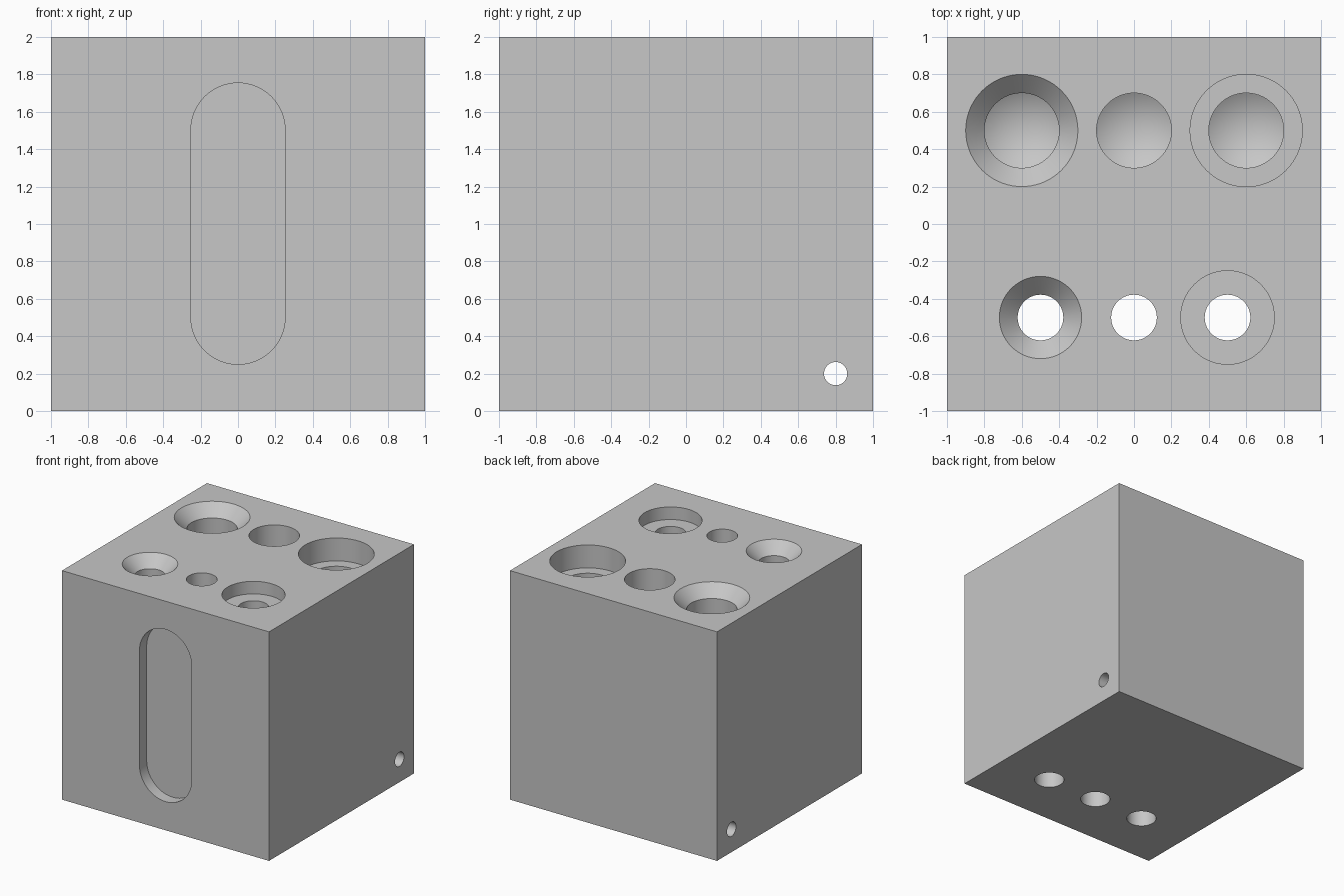
import bpy, bmesh, math
from mathutils import Matrix, Vector

old = bpy.data.objects.get("Cube")
if old:
    bpy.data.objects.remove(old, do_unlink=True)

SEGMENTS = 72
TOP = 2.0
OVER = 0.05  # how far cutters reach past the block

# Single flat material
grey = bpy.data.materials.new("machined grey")
grey.use_nodes = True
colour = (0.57, 0.57, 0.57, 1)
grey.diffuse_color = colour
grey.node_tree.nodes["Principled BSDF"].inputs["Base Color"].default_value = colour


def add_object(name, bm):
    bmesh.ops.recalc_face_normals(bm, faces=bm.faces)
    mesh = bpy.data.meshes.new(name)
    bm.to_mesh(mesh)
    bm.free()
    mesh.materials.append(grey)
    obj = bpy.data.objects.new(name, mesh)
    bpy.context.collection.objects.link(obj)
    return obj


def revolved(name, profile, matrix):
    """Solid of revolution about z from (radius, height) points; radius 0 makes a tip."""
    bm = bmesh.new()
    rings = []
    for r, z in profile:
        if r == 0:
            rings.append([bm.verts.new((0, 0, z))] * SEGMENTS)
        else:
            rings.append([bm.verts.new((r * math.cos(math.tau * i / SEGMENTS),
                                        r * math.sin(math.tau * i / SEGMENTS), z))
                          for i in range(SEGMENTS)])
    for a, b in zip(rings, rings[1:]):
        for i in range(SEGMENTS):
            j = (i + 1) % SEGMENTS
            corners = list(dict.fromkeys((a[i], a[j], b[j], b[i])))
            bm.faces.new(corners)
    for ring, radius in ((rings[0], profile[0][0]), (rings[-1], profile[-1][0])):
        if radius:
            bm.faces.new(ring)
    bm.transform(matrix)
    return add_object(name, bm)


def hole(name, x, y, r, blind=None, bore=None, sink=None):
    """Vertical hole: bore = (radius, depth), sink = mouth radius of a 90 degree countersink."""
    if bore:
        mouth = [(bore[0], TOP + OVER), (bore[0], TOP - bore[1]), (r, TOP - bore[1])]
    elif sink:
        mouth = [(sink + OVER, TOP + OVER), (r, TOP - (sink - r))]
    else:
        mouth = [(r, TOP + OVER)]
    if blind:
        tip = r / math.tan(math.radians(59))  # drill point
        end = [(r, TOP - blind), (0, TOP - blind - tip)]
    else:
        end = [(r, -OVER)]
    return revolved(name, mouth + end, Matrix.Translation((x, y, 0)))


def slot(name, half_width, z_low, z_high, depth):
    """Upright round-ended pocket in the front face."""
    bm = bmesh.new()
    half = SEGMENTS // 2
    outline = []
    for centre, start in ((z_high, 0), (z_low, math.pi)):
        for i in range(half + 1):
            a = start + math.pi * i / half
            outline.append(bm.verts.new((half_width * math.cos(a), -1 - OVER,
                                         centre + half_width * math.sin(a))))
    face = bm.faces.new(outline)
    grown = bmesh.ops.extrude_face_region(bm, geom=[face], use_keep_orig=True)
    moved = [g for g in grown["geom"] if isinstance(g, bmesh.types.BMVert)]
    bmesh.ops.translate(bm, verts=moved, vec=Vector((0, depth + OVER, 0)))
    return add_object(name, bm)


# Solid block
bm = bmesh.new()
bmesh.ops.create_cube(bm, size=2, matrix=Matrix.Translation((0, 0, 1)))
block = add_object("drilled_block", bm)

# Blind holes at the back, through holes at the front, slot and cross hole
cutters = [
    hole("blind_countersunk", -0.6, 0.5, 0.2, blind=1.0, sink=0.3),
    hole("blind_plain", 0, 0.5, 0.2, blind=1.0),
    hole("blind_counterbored", 0.6, 0.5, 0.2, blind=1.0, bore=(0.3, 0.2)),
    hole("through_countersunk", -0.5, -0.5, 0.122, sink=0.22),
    hole("through_plain", 0, -0.5, 0.122),
    hole("through_counterbored", 0.5, -0.5, 0.122, bore=(0.25, 0.11)),
    slot("front_slot", 0.252, 0.502, 1.502, 0.1),
    revolved("cross_hole", [(0.062, -1 - OVER), (0.062, 1 + OVER)],
             Matrix.Translation((0, 0.8, 0.2)) @ Matrix.Rotation(math.pi / 2, 4, 'Y')),
]

bpy.ops.object.select_all(action='DESELECT')
block.select_set(True)
bpy.context.view_layer.objects.active = block
for cutter in cutters:
    cutter.hide_render = True
    mod = block.modifiers.new(cutter.name, 'BOOLEAN')
    mod.operation = 'DIFFERENCE'
    mod.solver = 'EXACT'
    mod.object = cutter
    bpy.ops.object.modifier_apply(modifier=mod.name)
    bpy.data.objects.remove(cutter, do_unlink=True)

bpy.ops.object.shade_smooth_by_angle(angle=math.radians(20))
